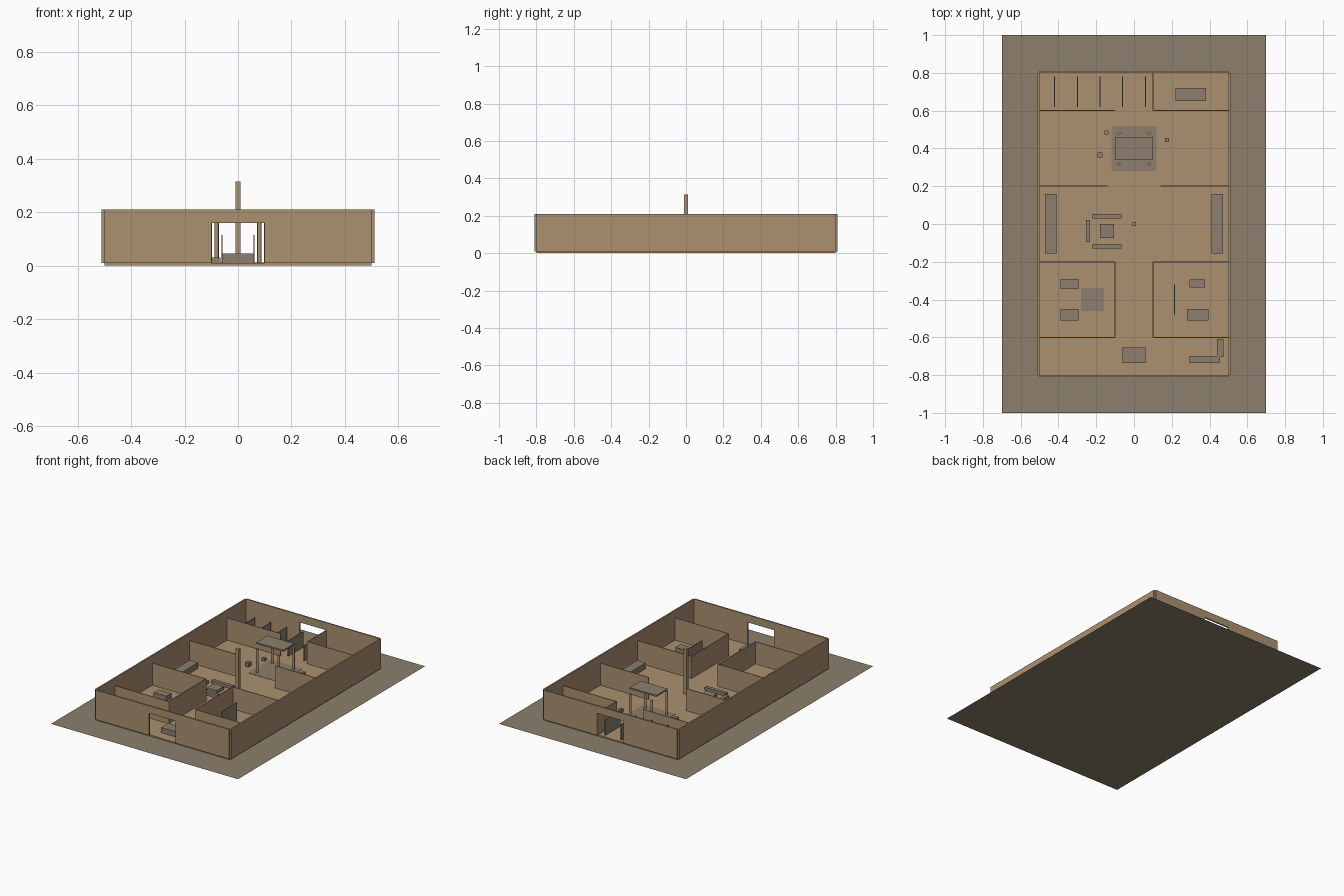
import bpy
import bmesh
from mathutils import Matrix, Vector

if "Cube" in bpy.data.objects:
    bpy.data.objects.remove(bpy.data.objects["Cube"])


def make_material(name, rgb):
    mat = bpy.data.materials.new(name)
    mat.use_nodes = True
    mat.diffuse_color = (*rgb, 1)
    mat.node_tree.nodes["Principled BSDF"].inputs["Base Color"].default_value = (*rgb, 1)
    return mat


TAN = make_material("tan_wall", (0.41, 0.283, 0.165))
GREY = make_material("warm_grey", (0.263, 0.212, 0.15))

FLOOR = 0.01      # top of the floor slab
WALL_TOP = 0.21   # outer walls
INNER_TOP = 0.16  # partitions and door heads
THIN = 0.0025     # half thickness of partitions


def finish(name, bm, mat):
    bmesh.ops.recalc_face_normals(bm, faces=bm.faces)
    mesh = bpy.data.meshes.new(name)
    bm.to_mesh(mesh)
    bm.free()
    mesh.materials.append(mat)
    obj = bpy.data.objects.new(name, mesh)
    bpy.context.collection.objects.link(obj)
    return obj


def box(name, x0, x1, y0, y1, z0, z1, mat=GREY):
    bm = bmesh.new()
    bmesh.ops.create_cube(bm, size=1)
    size = Matrix.Diagonal((x1 - x0, y1 - y0, z1 - z0, 1))
    centre = Vector(((x0 + x1) / 2, (y0 + y1) / 2, (z0 + z1) / 2))
    bm.transform(Matrix.Translation(centre) @ size)
    return finish(name, bm, mat)


def partition_x(name, x0, x1, y):
    box(name, x0, x1, y - THIN, y + THIN, FLOOR, INNER_TOP, TAN)


def partition_y(name, x, y0, y1, top=INNER_TOP, mat=TAN):
    box(name, x - THIN, x + THIN, y0, y1, FLOOR, top, mat)


def door_wall(name, y):
    # wall outline with a doorway notch, extruded along y
    outline = [(-0.5, FLOOR), (-0.1, FLOOR), (-0.1, INNER_TOP), (0.1, INNER_TOP),
               (0.1, FLOOR), (0.5, FLOOR), (0.5, WALL_TOP), (-0.5, WALL_TOP)]
    bm = bmesh.new()
    face = bm.faces.new([bm.verts.new((x, y, z)) for x, z in outline])
    out = bmesh.ops.extrude_face_region(bm, geom=[face])
    moved = [v for v in out["geom"] if isinstance(v, bmesh.types.BMVert)]
    bmesh.ops.translate(bm, verts=moved, vec=(0, 0.01, 0))
    finish(name, bm, TAN)


# Ground and floor
bm = bmesh.new()
bmesh.ops.create_grid(bm, x_segments=1, y_segments=1, size=1)
bm.transform(Matrix.Diagonal((0.7, 1, 1, 1)))
finish("ground", bm, GREY)
box("floor", -0.5, 0.5, -0.8, 0.8, 0.001, FLOOR, TAN)

# Outer walls
door_wall("front_wall", -0.81)
door_wall("back_wall", 0.8)
box("left_wall", 0.5, 0.51, -0.8, 0.8, FLOOR, WALL_TOP, TAN)
box("right_wall", -0.51, -0.5, -0.8, 0.8, FLOOR, WALL_TOP, TAN)

# Partitions, mirrored left and right
for side, s in (("left", 1), ("right", -1)):
    for part, inner, y in (("office_front", 0.1, -0.6), ("office_back", 0.1, -0.2),
                           ("hall", 0.14, 0.2), ("rear", 0.1, 0.6)):
        a, b = sorted((s * inner, s * 0.5))
        partition_x(f"{side}_{part}_partition", a, b, y)
    partition_y(f"{side}_office_side_partition", s * 0.1, -0.6, -0.2)
partition_y("store_room_partition", 0.1, 0.6, 0.8)

# Stall dividers and office screen
for i in range(5):
    partition_y(f"stall_divider_{i + 1}", -0.42 + 0.12 * i, 0.62, 0.78, 0.115, GREY)
partition_y("office_screen", 0.215, -0.48, -0.32, 0.13, GREY)

# Central column
box("central_column", -0.01, 0.01, -0.01, 0.01, FLOOR, 0.315, TAN)

# Canopy on four round posts, with a rug below
box("canopy_rug", -0.12, 0.12, 0.28, 0.52, FLOOR, 0.012)
box("canopy_roof", -0.1, 0.1, 0.34, 0.46, 0.19, 0.2)
for x in (-0.08, 0.08):
    for y in (0.32, 0.48):
        bm = bmesh.new()
        bmesh.ops.create_cone(bm, cap_ends=True, segments=16, radius1=0.008,
                              radius2=0.008, depth=0.16)
        bm.transform(Matrix.Translation((x, y, FLOOR + 0.08)))
        post = finish("canopy_post", bm, TAN)
        for f in post.data.polygons:
            f.use_smooth = abs(f.normal.z) < 0.5

# Furniture: name, x range, y range, top height
furniture = [
    ("left_counter", 0.41, 0.47, -0.155, 0.16, 0.05),
    ("right_counter", -0.47, -0.41, -0.155, 0.16, 0.05),
    ("lounge_table", -0.18, -0.105, -0.075, 0, 0.03),
    ("lounge_back_bench", -0.22, -0.065, 0.03, 0.053, 0.03),
    ("lounge_front_bench", -0.22, -0.065, -0.13, -0.107, 0.03),
    ("lounge_side_bench", -0.255, -0.232, -0.095, 0.02, 0.03),
    ("right_office_back_desk", -0.39, -0.295, -0.345, -0.29, 0.045),
    ("right_office_front_desk", -0.39, -0.295, -0.51, -0.45, 0.045),
    ("right_office_rug", -0.28, -0.16, -0.46, -0.34, 0.012),
    ("left_office_cabinet", 0.295, 0.375, -0.335, -0.295, 0.045),
    ("left_office_desk", 0.28, 0.395, -0.51, -0.45, 0.045),
    ("reception_desk", -0.06, 0.06, -0.735, -0.655, 0.045),
    ("corner_sofa_long", 0.295, 0.455, -0.735, -0.7, 0.035),
    ("corner_sofa_short", 0.44, 0.475, -0.705, -0.61, 0.035),
    ("store_room_table", 0.22, 0.38, 0.65, 0.72, 0.05),
]
for name, x0, x1, y0, y1, top in furniture:
    box(name, x0, x1, y0, y1, FLOOR, top)

# Loose stools
for x, y, r in ((-0.145, 0.485, 0.01), (-0.18, 0.365, 0.014), (0.175, 0.445, 0.011)):
    box("stool", x - r, x + r, y - r, y + r, FLOOR, FLOOR + 2 * r)
